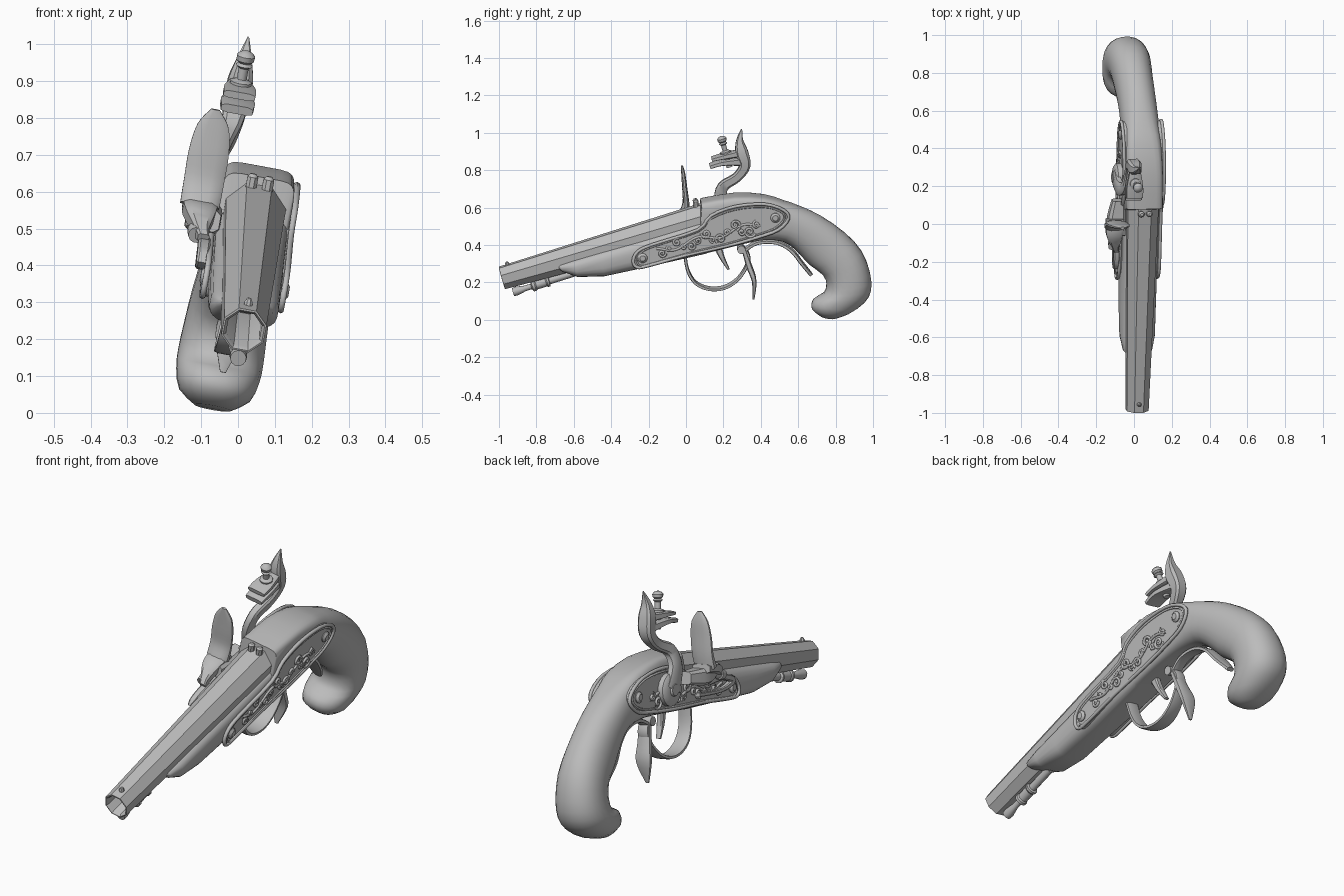
import bpy, bmesh, math
from mathutils import Vector, Matrix

if "Cube" in bpy.data.objects:
    bpy.data.objects.remove(bpy.data.objects["Cube"])

grey = bpy.data.materials.new("plain_grey")
grey.use_nodes = True
COLOUR = (0.5, 0.5, 0.5, 1)
grey.diffuse_color = COLOUR
grey.node_tree.nodes["Principled BSDF"].inputs["Base Color"].default_value = COLOUR

# The upright pistol is leaned and turned slightly
LEAN = Matrix(((0.983, -0.027, 0.18, -0.051), (0.027, 1, 0, 0),
               (-0.18, 0, 1, 0), (0, 0, 0, 1)))


def finish(name, data, angle=35):
    data.transform(LEAN)
    data.materials.append(grey)
    ob = bpy.data.objects.new(name, data)
    bpy.context.collection.objects.link(ob)
    if ob.type == 'MESH':
        bpy.ops.object.select_all(action='DESELECT')
        ob.select_set(True)
        bpy.context.view_layer.objects.active = ob
        bpy.ops.object.shade_smooth_by_angle(angle=math.radians(angle))
    return ob


def loft(name, rings, angle=35):
    bm = bmesh.new()
    vs = [[bm.verts.new(p) for p in r] for r in rings]
    n = len(rings[0])
    for a, b in zip(vs, vs[1:]):
        for i in range(n):
            j = (i + 1) % n
            bm.faces.new((a[i], a[j], b[j], b[i]))
    bm.faces.new(vs[0][::-1])
    bm.faces.new(vs[-1])
    bmesh.ops.recalc_face_normals(bm, faces=bm.faces)
    me = bpy.data.meshes.new(name)
    bm.to_mesh(me)
    bm.free()
    return finish(name, me, angle)


def smooth(pts, sub=4, closed=False):
    pts = [Vector(p) for p in pts]
    n, out = len(pts), []
    for i in range(n if closed else n - 1):
        if closed:
            a, b, c, d = (pts[(i + k) % n] for k in (-1, 0, 1, 2))
        else:
            a, b, c, d = pts[max(i - 1, 0)], pts[i], pts[i + 1], pts[min(i + 2, n - 1)]
        for k in range(sub):
            t = k / sub
            out.append(b + (c - a) * (t / 2) + (a * 2 - b * 5 + c * 4 - d) * (t * t / 2)
                       + (b * 3 - a - c * 3 + d) * (t ** 3 / 2))
    return out if closed else out + [pts[-1]]


def power(v, n):
    return math.copysign(abs(v) ** (2 / n), v)


# Band following a side-view path: (u, y, z, half width, half thickness)
def band(name, pts, sides=8, n=4, sub=4):
    pts = smooth(pts, sub)
    rings = []
    for i, p in enumerate(pts):
        q, r = pts[max(i - 1, 0)], pts[min(i + 1, len(pts) - 1)]
        t = Vector((0, r[1] - q[1], r[2] - q[2])).normalized()
        normal = Vector((0, -t.z, t.y))
        ring = []
        for k in range(sides):
            a = math.tau * (k + 0.5) / sides
            ring.append(Vector(p[:3]) + normal * p[4] * power(math.sin(a), n)
                        + Vector((p[3] * power(math.cos(a), n), 0, 0)))
        rings.append(ring)
    return loft(name, rings)


# Turned part between two points: profile of (fraction, radius)
def turned(name, start, end, profile, sides=12):
    start, end = Vector(start), Vector(end)
    axis = (end - start).normalized()
    side = axis.cross(Vector((0, 0, 1)) if abs(axis.z) < 0.9 else Vector((1, 0, 0))).normalized()
    up = side.cross(axis)
    turn = [math.tau * (k + 0.5) / sides for k in range(sides)]
    return loft(name, [[start.lerp(end, t) + (side * math.cos(a) + up * math.sin(a)) * r
                        for a in turn] for t, r in profile])


def wires(name, lines, radius, closed=False):
    cu = bpy.data.curves.new(name, 'CURVE')
    cu.dimensions = '3D'
    cu.bevel_depth = radius
    cu.bevel_resolution = 1
    for line in lines:
        sp = cu.splines.new('POLY')
        sp.points.add(len(line) - 1)
        for p, q in zip(sp.points, line):
            p.co = (*q, 1)
        sp.use_cyclic_u = closed
    return finish(name, cu)


# Stock: (top y, top z, bottom y, bottom z, half width, squareness)
fore = [(-.7, .3, -.7, .293, .045, 2.5), (-.675, .312, -.66, .262, .078, 2.5),
        (-.6, .337, -.58, .235, .094, 2.8), (-.45, .383, -.44, .238, .097, 3),
        (-.25, .443, -.22, .285, .1, 3), (.074, .535, .1, .362, .1, 5)]
grip = [(.078, .64, .12, .37, .1, 7), (.26, .67, .22, .395, .1, 7),
        (.42, .664, .33, .42, .1, 5), (.52, .637, .42, .432, .1, 3.2),
        (.61, .607, .52, .42, .1, 2.4), (.72, .556, .59, .37, .1, 2.2),
        (.85, .465, .655, .3, .103, 2.2), (.94, .366, .73, .243, .11, 2.2),
        (.985, .25, .75, .19, .115, 2.2), (.99, .16, .735, .142, .118, 2.2),
        (.955, .094, .68, .11, .115, 2.2), (.875, .037, .672, .06, .098, 2.2),
        (.8, .008, .72, .02, .05, 2)]
rings = []
for yt, zt, yb, zb, w, n in fore + [tuple(v) for v in smooth(grip, 2)]:
    top, low = Vector((0, yt, zt)), Vector((0, yb, zb))
    rings.append([(top + low) / 2 + (top - low) / 2 * power(math.sin(a), n)
                  + Vector((w * power(math.cos(a), n), 0, 0))
                  for a in (math.tau * (k + 0.5) / 24 for k in range(24))])
loft("stock", rings, 40)

# Octagonal barrel with an open bore
turned("barrel", (0, -.985, .224), (0, .1, .538),
       [(.3, .045), (.01, .05), (0, .058), (0.001, .063), (1, .09)], 8)
turned("front_sight", (0, -.955, .285), (0, -.957, .312), [(0, .012), (.6, .012), (1, .005)], 8)
for u in (-.022, .022):
    turned("rear_sight", (u, .055, .6), (u, .05, .645), [(0, .016), (.8, .016), (1, .008)], 8)

# Ramrod with its tip and holder
turned("ramrod", (0, -.925, .148), (0, -.6, .25),
       [(0, .022), (.06, .024), (.2, .015), (.3, .015), (.32, .03), (.36, .03),
        (.38, .025), (.54, .025), (.56, .03), (.59, .03), (.6, .019), (1, .019)])

# Side plates with rims, scrolls and screws
outline = [(-.285, .335), (-.26, .385), (-.18, .422), (.06, .5), (.13, .575), (.26, .625),
           (.42, .637), (.52, .605), (.545, .56), (.49, .5), (.38, .46), (.22, .415),
           (0, .365), (-.2, .31), (-.265, .3)]
edge = smooth(outline, 3, True)
middle = Vector((.12, .475))


def mid_z(y):
    return .365 + (y + .235) * .27


def spiral(u, y, z, r, spin, start):
    return [(u, y + r * (1 - t / 26) * math.cos(start + spin * t * .38),
             z + r * (1 - t / 26) * math.sin(start + spin * t * .38)) for t in range(24)]


for side, label in ((1, "left"), (-1, "right")):
    loft(label + "_plate", [[(side * u, *p) for p in edge] for u in (.05, .108)])
    for k, size in ((1, .009), (.86, .005)):
        line = [(side * .108, *(middle + Vector(((p.x - middle.x) * (.95 if k < 1 else 1),
                                                 (p.y - mid_z(p.x)) * k + mid_z(p.x) - middle.y))))
                for p in edge]
        wires(label + "_plate_rim", [line], size, True)
    vine = [(side * .11, y, mid_z(y) + .018 * math.sin(y * 26))
            for y in (-.16 + i * .015 for i in range(38))]
    curls = [vine]
    for i in range(7):
        y = -.13 + i * .078
        r = .02 + .002 * i
        s = 1 if i % 2 else -1
        curls.append(spiral(side * .11, y, mid_z(y) + s * r * .9, r, s, i))
        curls.append(spiral(side * .11, y + .035, mid_z(y) - s * r * .3, r * .6, -s, i + 2))
    wires(label + "_scrollwork", curls, .007)
    for y, z in ((-.235, .35), (.475, .565)):
        turned(label + "_screw", (side * .09, y, z), (side * .122, y, z),
               [(0, .026), (.7, .026), (1, .015)])

# Trigger, guard, finger spur and strap under the grip
band("trigger_guard", [(0, y, z, w, .009) for y, z, w in
     ((-.01, .38, .035), (.008, .27, .035), (.05, .2, .038), (.12, .168, .04), (.2, .172, .04),
      (.27, .212, .036), (.32, .28, .03), (.335, .34, .028), (.31, .385, .026))])
band("finger_spur", [(0, .31, .375, .03, .012), (0, .337, .29, .034, .016),
                     (0, .364, .21, .04, .013), (0, .361, .11, .008, .005)])
band("grip_strap", [(0, y, z, w, .01) for y, z, w in
     ((.31, .37, .026), (.38, .413, .03), (.48, .416, .034), (.56, .375, .04),
      (.62, .302, .04), (.67, .24, .02))])
turned("guard_scroll", (-.035, .295, .38), (.035, .295, .38), [(0, .022), (1, .022)])
band("trigger", [(0, .165, .41, .015, .025), (0, .19, .34, .017, .015),
                 (0, .228, .27, .012, .006)])

# Hammer: pivot, curved neck, spike, jaws and jaw screw
turned("hammer_pivot", (-.1, .25, .52), (-.155, .25, .52),
       [(0, .075), (.6, .075), (.8, .06), (.82, .03), (1, .026)], 20)
band("hammer_neck", [(-.135, .25, .52, .018, .05), (-.132, .195, .61, .02, .04),
                     (-.115, .2, .69, .022, .03), (-.1, .275, .745, .026, .026),
                     (-.095, .318, .81, .034, .03), (-.095, .3, .88, .036, .035),
                     (-.095, .29, .94, .022, .02), (-.095, .3, 1.003, .002, .003)])
band("lower_jaw", [(-.095, .13, .805, .045, .012), (-.095, .2, .825, .048, .014),
                   (-.095, .3, .83, .03, .022)])
band("upper_jaw", [(-.095, .14, .843, .045, .01), (-.095, .2, .858, .045, .014),
                   (-.095, .29, .875, .028, .02)])
turned("jaw_screw", (-.095, .235, .8), (-.095, .19, .965),
       [(0, .016), (.38, .016), (.42, .03), (.5, .03), (.54, .014), (.72, .014), (.76, .024),
        (.8, .016), (.84, .024), (.92, .026), (.97, .018), (1, .006)])

# Steel plate struck by the flint, with its foot, pan and spring
band("striking_plate", [(-.152, -.005, .535, .055, .03), (-.152, .004, .6, .056, .018),
                        (-.153, -.003, .68, .056, .014), (-.154, -.01, .75, .044, .011),
                        (-.156, -.018, .795, .012, .006)], 12, 2.6)
band("pan", [(-.13, -.06, .5, .04, .03), (-.135, .02, .5, .05, .04),
             (-.125, .13, .53, .035, .03)])
band("plate_foot", [(-.15, .03, .54, .05, .02), (-.15, -.05, .515, .045, .025),
                    (-.14, -.11, .47, .022, .022), (-.13, -.14, .45, .016, .014)])
band("pan_spring", [(-.125, -.02, .45, .016, .014), (-.125, -.14, .435, .018, .014),
                    (-.125, -.22, .39, .016, .016), (-.125, -.12, .38, .014, .01),
                    (-.125, .05, .42, .012, .01)])
turned("foot_screw", (-.15, -.04, .49), (-.15, -.125, .455),
       [(0, .02), (.6, .02), (.62, .026), (1, .022)])
